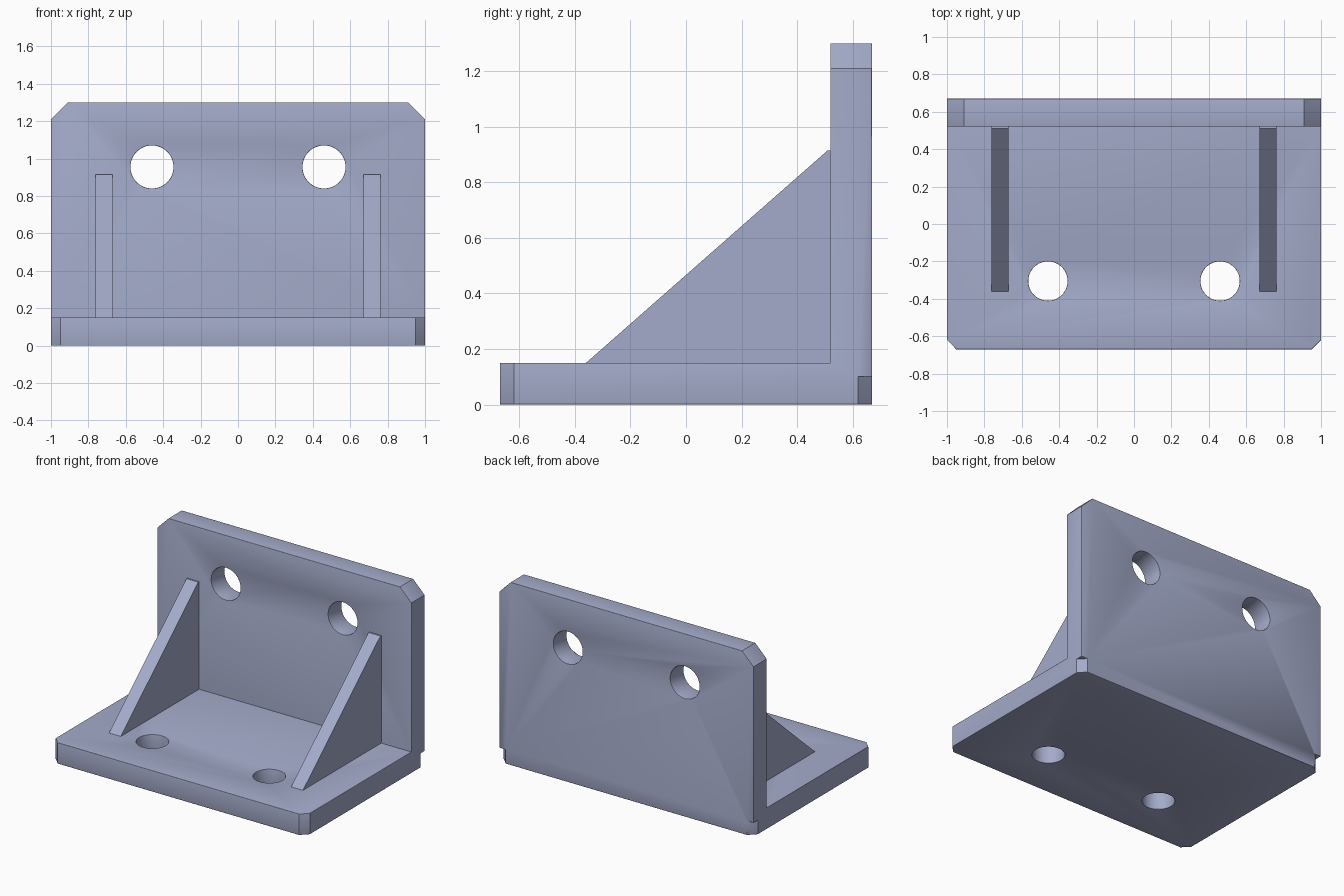
import bpy, bmesh, math
from mathutils import Matrix, Vector

cube = bpy.data.objects.get("Cube")
if cube:
    bpy.data.objects.remove(cube, do_unlink=True)

W, D, H, T = 1.0, 0.67, 1.30, 0.15      # half width, half depth, height, plate thickness
WALL = D - T                            # front plane of the upright plate

metal = bpy.data.materials.new("blue_grey_metal")
metal.use_nodes = True
COLOUR = (0.37, 0.41, 0.59, 1)
metal.diffuse_color = COLOUR
metal.node_tree.nodes["Principled BSDF"].inputs["Base Color"].default_value = COLOUR


def add_object(name, bm):
    bmesh.ops.recalc_face_normals(bm, faces=bm.faces)
    mesh = bpy.data.meshes.new(name)
    bm.to_mesh(mesh)
    bm.free()
    mesh.materials.append(metal)
    obj = bpy.data.objects.new(name, mesh)
    bpy.context.collection.objects.link(obj)
    return obj


def side_prism(name, profile, x0, x1):
    """Extrude a (y, z) profile along x."""
    bm = bmesh.new()
    face = bm.faces.new([bm.verts.new((x0, y, z)) for y, z in profile])
    moved = bmesh.ops.extrude_face_region(bm, geom=[face])["geom"]
    verts = [v for v in moved if isinstance(v, bmesh.types.BMVert)]
    bmesh.ops.translate(bm, verts=verts, vec=(x1 - x0, 0, 0))
    return add_object(name, bm)


def cut(target, cutter):
    mod = target.modifiers.new("cut", 'BOOLEAN')
    mod.operation, mod.solver, mod.object = 'DIFFERENCE', 'EXACT', cutter
    cutter.hide_render = True
    cutter.hide_set(True)
    cutters.append(cutter)


def corner_cutter(corner, outward, axis, size, length):
    """A box at 45 degrees that slices a chamfer of the given size off a corner."""
    s = 0.4
    bm = bmesh.new()
    scale = Vector((length if a == axis else s for a in "XYZ"))
    centre = Vector(corner) + Vector(outward).normalized() * (s / 2 - size / math.sqrt(2))
    bmesh.ops.create_cube(bm, size=1, matrix=Matrix.Translation(centre)
                          @ Matrix.Rotation(math.pi / 4, 4, axis) @ Matrix.Diagonal(scale).to_4x4())
    return add_object("corner_cutter", bm)


def hole_cutter(centre, radius, turn):
    bm = bmesh.new()
    bmesh.ops.create_cone(bm, cap_ends=True, segments=48, radius1=radius, radius2=radius, depth=0.4,
                          matrix=Matrix.Translation(centre) @ Matrix.Rotation(turn, 4, 'X'))
    return add_object("hole_cutter", bm)


# L-shaped body: base plate and upright plate
cutters = []
body = side_prism("bracket_body",
                  [(-D, 0), (D, 0), (D, H), (WALL, H), (WALL, T), (-D, T)], -W, W)

# Chamfered corners and bolt holes, the same on both sides
for s in (-1, 1):
    cut(body, corner_cutter((s * W, -D, T / 2), (s, -1, 0), 'Z', 0.05, 0.5))
    cut(body, corner_cutter((s * W, D, -0.1), (s, 1, 0), 'Z', 0.05, 0.4))
    cut(body, corner_cutter((s * W, D, H), (s, 0, 1), 'Y', 0.09, 0.6))
    cut(body, hole_cutter((s * 0.46, -0.305, T / 2), 0.105, 0))
    cut(body, hole_cutter((s * 0.46, D - T / 2, 0.955), 0.115, math.pi / 2))

# Apply the cuts, then round the outer square edges
bpy.context.view_layer.update()
graph = bpy.context.evaluated_depsgraph_get()
bm = bmesh.new()
bm.from_mesh(body.evaluated_get(graph).to_mesh())
body.modifiers.clear()
bmesh.ops.remove_doubles(bm, verts=bm.verts, dist=0.0001)
bmesh.ops.dissolve_limit(bm, angle_limit=0.01, verts=bm.verts, edges=bm.edges)
edges = [e for e in bm.edges
         if e.is_manifold and e.calc_face_angle_signed() > math.radians(60)]
bmesh.ops.bevel(bm, geom=edges, offset=0.014, offset_type='OFFSET', segments=3,
                profile=0.5, affect='EDGES', clamp_overlap=True)
for f in bm.faces:
    f.material_index = 0
bm.to_mesh(body.data)
bm.free()
for c in cutters:
    bpy.data.objects.remove(c, do_unlink=True)

# Triangular gussets, sunk slightly into both plates
slope = (0.915 - T) / (0.51 + 0.36)
sunk = 0.02
gusset = [(-0.36 - sunk / slope, T - sunk), (0.51, 0.915), (WALL + sunk, 0.915), (WALL + sunk, T - sunk)]
for side, s in (("left", 1), ("right", -1)):
    side_prism(side + "_gusset", gusset, s * 0.67, s * 0.763)

# Smooth shading on the rounded edges and hole walls
bpy.ops.object.select_all(action='DESELECT')
body.select_set(True)
bpy.context.view_layer.objects.active = body
bpy.ops.object.shade_smooth_by_angle(angle=math.radians(35))
